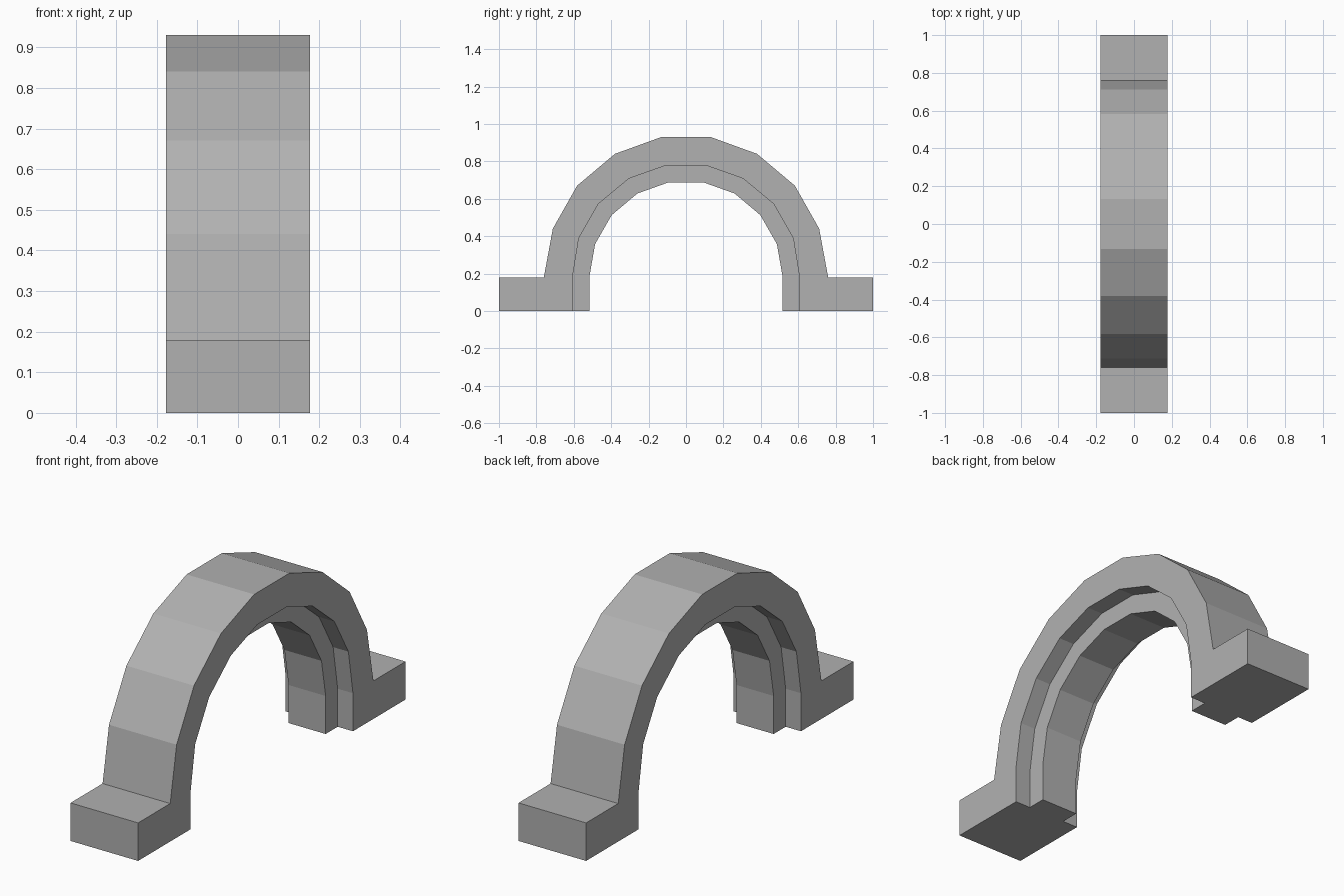
import bpy
import bmesh

if "Cube" in bpy.data.objects:
    bpy.data.objects.remove(bpy.data.objects["Cube"])

HALF_W = 0.177   # body half width
HALF_R = 0.097   # inner rib half width


def mirrored(half):
    """Complete a (y, z) half curve across y = 0."""
    return half + [(-y, z) for y, z in reversed(half)]


# Half curves from the foot up to the crown
outer = mirrored([(1, 0), (1, 0.18), (0.76, 0.18), (0.712, 0.44),
                  (0.582, 0.67), (0.38, 0.84), (0.132, 0.93)])
middle = mirrored([(0.607, 0), (0.607, 0.18), (0.573, 0.39),
                   (0.468, 0.573), (0.305, 0.708), (0.108, 0.778)])
inner = mirrored([(0.517, 0), (0.517, 0.18), (0.486, 0.358),
                  (0.397, 0.513), (0.26, 0.628), (0.092, 0.688)])

bm = bmesh.new()


def face(points):
    bm.faces.new([bm.verts.new(p) for p in points])


def strip(curve, x0, x1):
    for (ya, za), (yb, zb) in zip(curve, curve[1:]):
        face([(x0, ya, za), (x1, ya, za), (x1, yb, zb), (x0, yb, zb)])


def cap(top, bottom, x):
    face([(x, y, z) for y, z in top + bottom[::-1]])


# Arch and feet body, with the narrower rib under it
strip(outer, -HALF_W, HALF_W)
strip(inner, -HALF_R, HALF_R)
for s in (-1, 1):
    strip(middle, s * HALF_R, s * HALF_W)
    cap(outer, middle, s * HALF_W)
    cap(middle, inner, s * HALF_R)
    # T-shaped sole of each foot
    sole = [(HALF_W, 1), (HALF_W, 0.607), (HALF_R, 0.607), (HALF_R, 0.517)]
    sole += [(-x, y) for x, y in reversed(sole)]
    face([(x, s * y, 0) for x, y in sole])

bmesh.ops.remove_doubles(bm, verts=bm.verts, dist=1e-4)
bmesh.ops.recalc_face_normals(bm, faces=bm.faces)
mesh = bpy.data.meshes.new("arch_clamp")
bm.to_mesh(mesh)
bm.free()

# Darker grey
grey = bpy.data.materials.new("dark_grey")
grey.diffuse_color = (0.44, 0.44, 0.44, 1)
grey.use_nodes = True
grey.node_tree.nodes["Principled BSDF"].inputs["Base Color"].default_value = grey.diffuse_color
mesh.materials.append(grey)
bpy.context.collection.objects.link(bpy.data.objects.new("arch_clamp", mesh))
